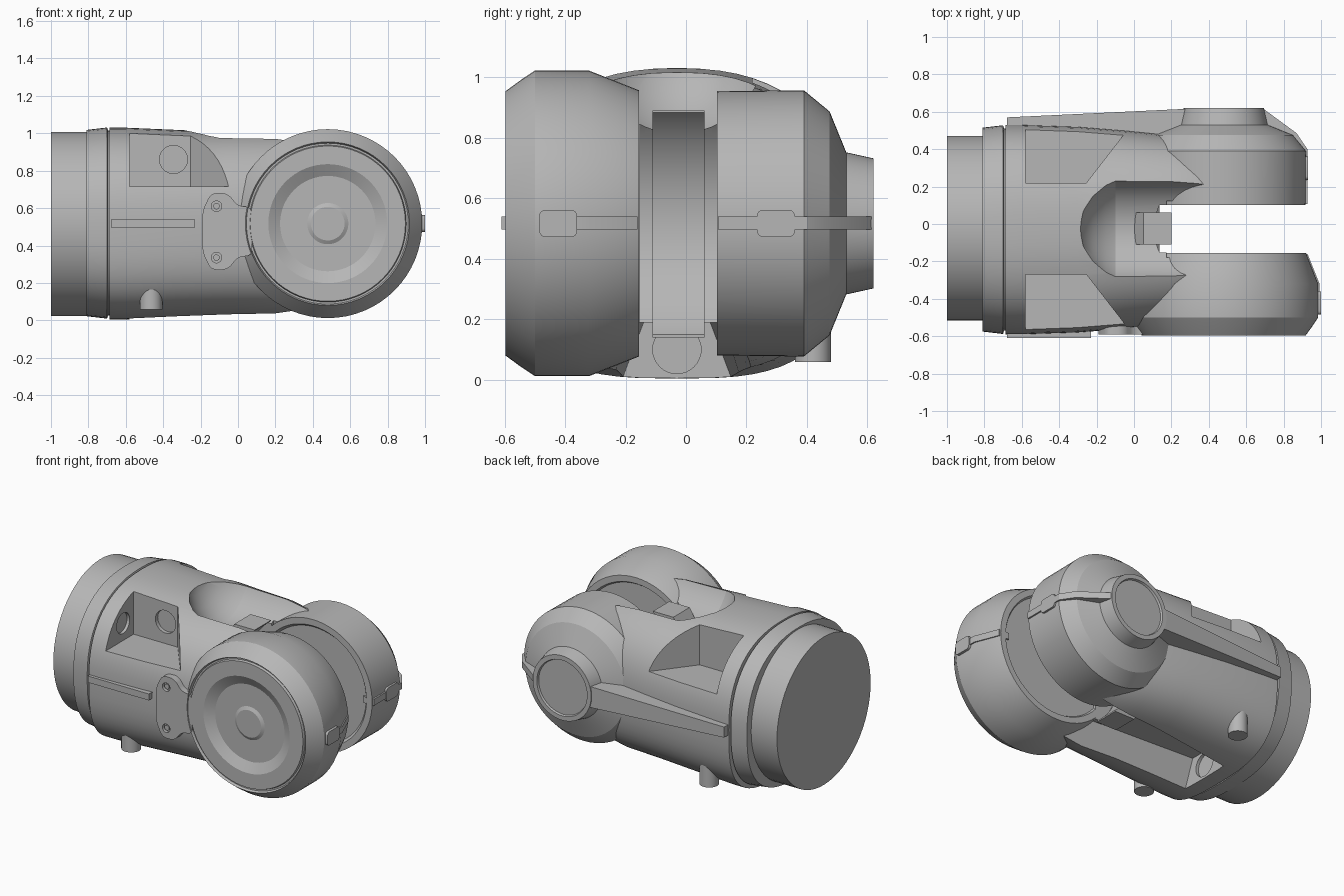
import bpy, bmesh, math
from mathutils import Vector

if "Cube" in bpy.data.objects:
    bpy.data.objects.remove(bpy.data.objects["Cube"], do_unlink=True)

grey = bpy.data.materials.new("mid grey")
grey.use_nodes = True
grey.diffuse_color = (0.47, 0.47, 0.47, 1)
grey.node_tree.nodes["Principled BSDF"].inputs["Base Color"].default_value = (0.47, 0.47, 0.47, 1)


def finish(name, bm):
    bmesh.ops.recalc_face_normals(bm, faces=bm.faces)
    mesh = bpy.data.meshes.new(name)
    bm.to_mesh(mesh)
    bm.free()
    mesh.materials.append(grey)
    obj = bpy.data.objects.new(name, mesh)
    bpy.context.collection.objects.link(obj)
    return obj


def place(axis, t, a, b):
    """Put t along the axis and a, b across it."""
    return Vector({"X": (t, a, b), "Y": (a, t, b), "Z": (a, b, t)}[axis])


def loft(name, axis, centre, sections, upper=2.0, lower=2.0, n=64):
    """Stack of rounded rings; each section is (position, radius[, second radius]).
    Powers above 2 make the upper or lower half squarer."""
    bm = bmesh.new()
    rings = []
    for t, ra, *rest in sections:
        rb = rest[0] if rest else ra
        ring = []
        for i in range(n):
            c, s = math.cos(math.tau * i / n), math.sin(math.tau * i / n)
            power = upper if s >= 0 else lower
            a = math.copysign(abs(c) ** (2 / power), c) * ra + centre[0]
            b = math.copysign(abs(s) ** (2 / power), s) * rb + centre[1]
            ring.append(bm.verts.new(place(axis, t, a, b)))
        rings.append(ring)
    for r, q in zip(rings, rings[1:]):
        for i in range(n):
            j = (i + 1) % n
            bm.faces.new((r[i], r[j], q[j], q[i]))
    bm.faces.new(rings[0])
    bm.faces.new(rings[-1])
    return finish(name, bm)


def prism(name, axis, start, end, outline, round_by=0.0):
    """Outline extruded along an axis, with its corners optionally rounded."""
    bm = bmesh.new()
    low = [bm.verts.new(place(axis, start, a, b)) for a, b in outline]
    high = [bm.verts.new(place(axis, end, a, b)) for a, b in outline]
    bm.faces.new(low)
    bm.faces.new(high)
    for i in range(len(low)):
        j = (i + 1) % len(low)
        bm.faces.new((low[i], low[j], high[j], high[i]))
    if round_by:
        pairs = [{l, h} for l, h in zip(low, high)]
        edges = [e for e in bm.edges if set(e.verts) in pairs]
        bmesh.ops.bevel(bm, geom=edges, offset=round_by, segments=4, profile=0.5, affect="EDGES")
    return finish(name, bm)


def box(name, axis, start, end, a0, a1, b0, b1, round_by=0.0):
    return prism(name, axis, start, end, [(a0, b0), (a1, b0), (a1, b1), (a0, b1)], round_by)


def rod(name, axis, centre, start, end, radius, n=32):
    return loft(name, axis, centre, [(start, radius), (end, radius)], n=n)


def cut(target, *cutters):
    for cutter in cutters:
        cutter.hide_render = True
        mod = target.modifiers.new("cut", "BOOLEAN")
        mod.operation, mod.solver, mod.object = "DIFFERENCE", "EXACT", cutter
        bpy.context.view_layer.objects.active = target
        bpy.ops.object.modifier_apply(modifier=mod.name)
        bpy.data.objects.remove(cutter, do_unlink=True)


# Round base, collar and main housing along x
hinge = (0.48, 0.517)
loft("base_plug", "X", (-0.022, 0.515), [(-1, 0.493), (-0.78, 0.493)])
loft("base_collar", "X", (-0.03, 0.52),
     [(-0.81, 0.545, 0.498), (-0.7, 0.558, 0.511), (-0.695, 0.54, 0.495), (-0.68, 0.54, 0.495)], 2.3, 2.6)
body = loft("housing", "X", (-0.03, 0.517),
            [(-0.688, 0.54, 0.495), (-0.686, 0.56, 0.513), (-0.6, 0.56, 0.513), (-0.3, 0.55, 0.5),
             (-0.05, 0.53, 0.493), (0.2, 0.505, 0.493), (0.34, 0.48, 0.475), (0.48, 0.46, 0.43)], 2.4, 3.1)

# Fork slot with a round bottom, top scoop and flared lower channel
channel = prism("channel_cut", "X", -0.58, 0.6, [(-0.14, 0.19), (0.08, 0.19), (0.19, -0.1), (-0.25, -0.1)])
for v in channel.data.vertices:
    if v.co.x > 0:
        v.co.y = (v.co.y + 0.03) * 1.6 - 0.03
cut(body,
    box("slot_cut", "Z", -0.5, 1.5, 0.175, 1.2, -0.178, 0.124),
    rod("slot_round_cut", "Y", hinge, -0.152, 0.102, 0.475, 96),
    loft("scoop_cut", "X", (-0.025, 1.1),
         [(-0.3, 0.04), (-0.27, 0.13), (-0.22, 0.2), (-0.15, 0.26), (-0.1, 0.285), (0.7, 0.285)]),
    channel)

# Angled pockets on both shoulders
for side, shift in ((-1, -0.27), (1, 0.22)):
    outline = [(-0.58, 0), (-0.255, 0), (0.02, 0.355), (0.02, 0.6), (-0.58, 0.6)]
    cut(body, prism("pocket_cut", "Z", 0.715, 1.3, [(x, shift + side * y) for x, y in outline]))

# Shallow round holes in the pocket walls
cut(body,
    rod("hole_cut", "Y", (-0.345, 0.86), -0.3, -0.245, 0.075),
    rod("hole_cut", "X", (-0.38, 0.83), -0.6, -0.55, 0.068),
    rod("hole_cut", "X", (-0.03, 0.1), -0.6, -0.55, 0.08))

# Fork arms as turned drums about y
loft("front_arm", "Y", hinge,
     [(-0.572, 0.09), (-0.561, 0.11), (-0.561, 0.255), (-0.595, 0.318), (-0.595, 0.415), (-0.58, 0.42),
      (-0.58, 0.43), (-0.597, 0.437), (-0.545, 0.475), (-0.5, 0.505), (-0.32, 0.505), (-0.155, 0.44),
      (-0.155, 0.4), (-0.17, 0.39)])
loft("back_arm", "Y", hinge,
     [(0.12, 0.38), (0.102, 0.395), (0.102, 0.437), (0.39, 0.44), (0.475, 0.37), (0.53, 0.235),
      (0.62, 0.215), (0.62, 0.185), (0.607, 0.18)])

# Curved cover lining the slot between the arms
cover = prism("slot_cover", "Y", -0.11, 0.062,
              [(0.2, 0.14), (0.05, 0.14), (-0.05, 0.3), (-0.05, 0.73), (0.05, 0.89), (0.2, 0.89)])
cut(cover, rod("cover_round_cut", "Y", hinge, -0.3, 0.3, 0.462, 96))

# Seam ridges and clips around the arms
prism("front_seam", "Z", 0.497, 0.54,
      [(0.85, -0.16), (0.928, -0.16), (0.992, -0.32), (0.992, -0.4), (0.85, -0.4)])
prism("back_seam", "Z", 0.497, 0.54,
      [(0.85, 0.106), (0.927, 0.106), (0.927, 0.4), (0.87, 0.485), (0.69, 0.617), (0.675, 0.617), (0.675, 0.45)])
box("front_clip", "X", 0.9, 1.0, -0.485, -0.36, 0.472, 0.562, 0.02)
box("back_clip", "X", 0.85, 0.93, 0.235, 0.36, 0.472, 0.562, 0.02)

# Wedge rib on the back, running into the boss
rib = prism("back_rib", "Z", 0.44, 0.58,
            [(-0.68, 0.45), (0.285, 0.45), (0.285, 0.616), (-0.68, 0.57)])
for v in rib.data.vertices:
    if v.co.x < -0.5:
        v.co.z = 0.515 + (v.co.z - 0.515) * 0.5

# Strip and screw bracket on the front
box("front_strip", "X", -0.68, -0.23, -0.61, -0.5, 0.497, 0.54)
half = [(0.075, 0.13), (0.0, 0.135), (-0.055, 0.205), (-0.145, 0.205), (-0.19, 0.11)]
mid = 0.475
bracket = prism("screw_bracket", "Y", -0.592, -0.4,
                [(x, mid + z) for x, z in half] + [(x, mid - z) for x, z in reversed(half)], 0.03)
for z in (0.335, 0.61):
    cut(bracket, rod("screw_cut", "Y", (-0.115, z), -0.7, -0.57, 0.028))
    rod("screw", "Y", (-0.115, z), -0.585, -0.5, 0.017, 16)

# Locating pegs underneath
for name, y in (("front_peg", -0.46), ("back_peg", 0.42)):
    rod(name, "Z", (-0.465, y), 0.058, 0.3, 0.06)

# Smooth rounds with crisp edges
bpy.ops.object.select_all(action="DESELECT")
for obj in bpy.context.scene.objects:
    if obj.type == "MESH":
        obj.select_set(True)
        bpy.context.view_layer.objects.active = obj
bpy.ops.object.shade_smooth_by_angle(angle=math.radians(25))
